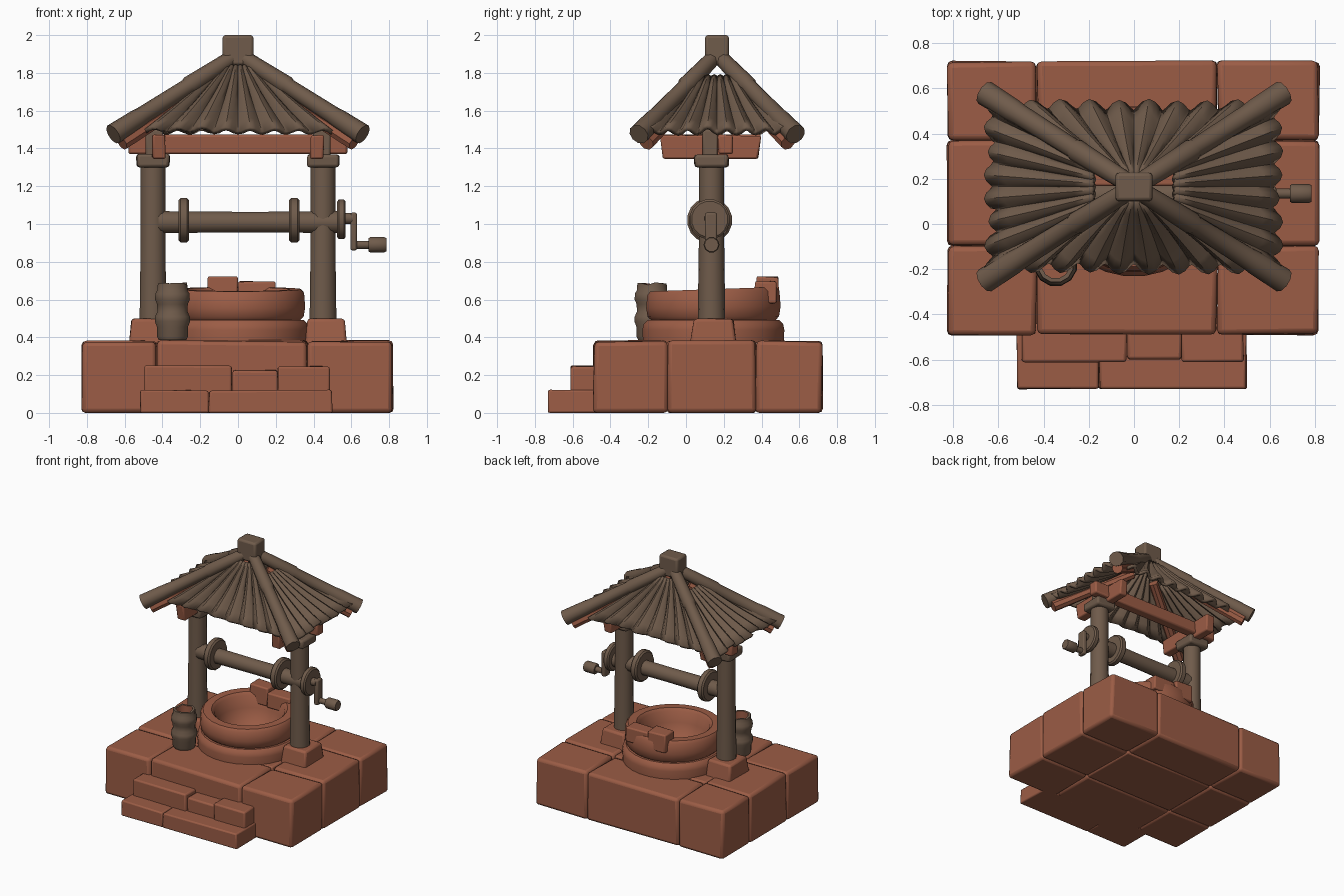
import bpy, bmesh, math, random
from mathutils import Vector, Matrix

if "Cube" in bpy.data.objects:
    bpy.data.objects.remove(bpy.data.objects["Cube"])
random.seed(4)

def material(name, col):
    m = bpy.data.materials.new(name)
    m.diffuse_color = (*col, 1)
    m.use_nodes = True
    m.node_tree.nodes["Principled BSDF"].inputs["Base Color"].default_value = m.diffuse_color
    return m

CLAY = material("red_clay_stone", (0.33, 0.108, 0.060))
WOOD = material("weathered_wood", (0.160, 0.105, 0.070))
CY = 0.165  # roof centre in y

def finish(name, bm, mats, bevel=0, solid=0, angle=40):
    bmesh.ops.remove_doubles(bm, verts=bm.verts, dist=1e-5)
    bmesh.ops.recalc_face_normals(bm, faces=bm.faces)
    me = bpy.data.meshes.new(name)
    bm.to_mesh(me)
    bm.free()
    for m in mats:
        me.materials.append(m)
    ob = bpy.data.objects.new(name, me)
    bpy.context.collection.objects.link(ob)
    if solid:
        md = ob.modifiers.new("thickness", 'SOLIDIFY')
        md.thickness, md.offset = solid, 0
    if bevel:
        md = ob.modifiers.new("bevel", 'BEVEL')
        md.width, md.segments, md.limit_method = bevel, 2, 'ANGLE'
    bpy.ops.object.select_all(action='DESELECT')
    ob.select_set(True)
    bpy.context.view_layer.objects.active = ob
    bpy.ops.object.shade_smooth_by_angle(angle=math.radians(angle))
    return ob

def box(name, x, y, z, mat, bevel=0.015, taper=(1, 1), jitter=0.0):
    """Block from ranges; taper scales the top face, jitter roughens corners."""
    bm = bmesh.new()
    bmesh.ops.create_cube(bm, size=1)
    cx, cy = sum(x) / 2, sum(y) / 2
    for v in bm.verts:
        top = v.co.z > 0
        sx, sy = taper if top else (1, 1)
        v.co = Vector((cx + v.co.x * (x[1] - x[0]) * sx, cy + v.co.y * (y[1] - y[0]) * sy, z[1] if top else z[0]))
        v.co += Vector((random.uniform(-1, 1), random.uniform(-1, 1), random.uniform(-1, 1) if top else 0)) * jitter
    return finish(name, bm, [mat], bevel)

def lathe(name, prof, mat, origin=(0, 0, 0), axis=(0, 0, 1), segs=16, inner=None, tilt=None, rim=0):
    """Spin (radius, height) points about an axis."""
    bm = bmesh.new()
    rot = Vector((0, 0, 1)).rotation_difference(Vector(axis)).to_matrix()
    chips = [random.uniform(-1, 1) * rim for _ in range(segs)]
    top = max(h for _, h in prof)
    rings = []
    for r, h in prof:
        ring = []
        for i in range(segs):
            a = 2 * math.pi * (i + 0.5) / segs
            p = Vector((r * math.cos(a), r * math.sin(a), h))
            if h > top - 0.02:
                p.z += chips[i]
            if tilt:
                p.z += tilt * p.y * h / top
            ring.append(bm.verts.new(rot @ p + Vector(origin)))
        rings.append(ring)
    for k in range(len(rings) - 1):
        for i in range(segs):
            j = (i + 1) % segs
            f = bm.faces.new((rings[k][i], rings[k][j], rings[k + 1][j], rings[k + 1][i]))
            f.material_index = 1 if inner is not None and k >= inner else 0
    return finish(name, bm, [mat, CLAY] if inner is not None else [mat])

def rod(name, a, b, radii, mat, segs=12):
    """Closed rod from a to b; radii is a list of (fraction, radius)."""
    a, b = Vector(a), Vector(b)
    L = (b - a).length
    prof = [(0, 0)] + [(r, t * L) for t, r in radii] + [(0, L)]
    return lathe(name, prof, mat, a, (b - a).normalized(), segs)

def disc(name, x0, x1, r, y, z, mat, segs=16):
    return rod(name, (x0, y, z), (x1, y, z), [(0, r * .9), (.2, r), (.8, r), (1, r * .9)], mat, segs)

# stone platform: three by three blocks
xs, ys = (-0.825, -0.43, 0.37, 0.82), (-0.49, -0.10, 0.37, 0.72)
for i in range(3):
    for j in range(3):
        mid = i == 1 and j == 1
        box(f"platform_block_{i}{j}", xs[i:i + 2], ys[j:j + 2], (0, 0.38), CLAY,
            0.012 if mid else 0.022, (1, 1) if mid else (.99, .99), 0 if mid else 0.006)

# front steps
for k, (x0, x1) in enumerate([(-0.52, -0.155), (-0.155, 0.50)]):
    box(f"lower_step_{k}", (x0, x1), (-0.73, -0.46), (0, 0.12), CLAY, 0.01, (.99, 1), 0.003)
for k, (x0, x1, y0, h) in enumerate([(-0.50, -0.03, -0.61, .25), (-0.03, 0.21, -0.60, .225), (0.21, 0.485, -0.61, .245)]):
    box(f"upper_step_{k}", (x0, x1), (y0, -0.44), (0, h), CLAY, 0.012, (.99, 1), 0.003)

# round well wall: wide lower course, upper course with hollow shaft
lathe("well_lower_course", [(.375, .0), (.378, .07), (.372, .10), (.35, .122), (.25, .122), (.25, 0)],
      CLAY, (0, .145, .37), segs=28)
lathe("well_upper_course", [(.33, .0), (.35, .02), (.358, .07), (.352, .145), (.335, .165), (.275, .165),
      (.255, .145), (.235, .06), (.19, -.04), (.10, -.095), (0, -.1)], CLAY, (0, .145, .49), segs=28, tilt=.035)

# loose broken stones on the back of the rim
box("rim_stone_tall", (-0.16, 0.0), (0.37, 0.495), (0.58, 0.72), CLAY, 0.01, (.98, .95), .004)
box("rim_stone_low", (0.0, 0.20), (0.36, 0.48), (0.58, 0.695), CLAY, 0.01, (.98, .95), .004)

# posts with footing, collar and peg
for side, s in (("left", -1), ("right", 1)):
    px = s * 0.45
    box(f"{side}_post_footing", (px + s * .015 - .11, px + s * .015 + .11), (0.02, 0.27), (0.36, 0.50), CLAY, 0.015, (.9, .84), .004)
    rod(f"{side}_post", (px, .135, .48), (px, .135, 1.34), [(0, .073), (.5, .067), (1, .067)], WOOD, 14)
    box(f"{side}_post_collar", (px - .085, px + .085), (.045, .225), (1.30, 1.37), WOOD, 0.015, (1.03, 1.03), .004)
    box(f"{side}_post_peg", (s * .443 - .046, s * .443 + .046), (.088, .168), (1.36, 1.50), WOOD, 0.01)
    # clay cross plate over each post
    box(f"{side}_cross_plate", (s * .42 - .035, s * .42 + .035), (-.12, .38), (1.345, 1.47), CLAY, 0.01, (1, 1.06), .006)
box("roof_tie_beam", (-.58, .58), (.17, .25), (1.37, 1.475), CLAY, 0.012, (1, 1), .004)

# winding roller, flanges and crank
AY, AZ = 0.125, 1.01
rod("roller", (-.42, AY, AZ), (.55, AY, AZ), [(0, .06), (.5, .056), (1, .06)], WOOD)
disc("roller_flange_left", -.315, -.26, .12, AY, AZ + .01, WOOD)
disc("roller_flange_right", .27, .325, .12, AY, AZ + .01, WOOD)
disc("crank_hub", .525, .57, .107, AY, AZ + .015, WOOD)
rod("crank_axle", (.56, AY, 1.03), (.61, AY, 1.03), [(0, .03), (1, .03)], WOOD)
box("crank_arm", (.595, .63), (.10, .165), (.86, 1.06), WOOD, 0.01)
rod("crank_pin", (.61, .135, .89), (.70, .135, .89), [(0, .022), (1, .022)], WOOD)
rod("crank_grip", (.69, .135, .89), (.785, .135, .89), [(0, .036), (.1, .042), (.9, .042), (1, .037)], WOOD, 10)

# banded bucket with a broken rim and clay-coloured inside
lathe("bucket", [(0, 0), (.075, 0), (.085, .02), (.085, .07), (.097, .10), (.095, .125), (.083, .15), (.084, .19),
      (.095, .215), (.094, .245), (.083, .265), (.08, .30), (.062, .30), (.062, .12), (0, .12)],
      WOOD, (-.347, -.18, .385), segs=12, inner=12, rim=.012)

# corrugated roof panels
def panel(name, eave_a, eave_b, top_a, top_b, ridges, amp):
    ea, eb, ta, tb = map(Vector, (eave_a, eave_b, top_a, top_b))
    n = (eb - ea).cross(ta - ea).normalized()
    if n.z < 0:
        n = -n
    jit = [random.uniform(-.025, .02) for _ in range(ridges + 1)]
    bm = bmesh.new()
    cols, rows = ridges * 6, 6
    grid = []
    for v in range(rows + 1):
        t = v / rows
        row = []
        for u in range(cols + 1):
            s = u / cols
            wave = math.cos(2 * math.pi * ridges * s)
            k = t + jit[round(s * ridges)] * (1 - t) - .015 * wave * (1 - t)
            p = ea.lerp(eb, s).lerp(ta.lerp(tb, s), k)
            p += n * (amp * (1 - .55 * t) * wave - .012 * math.sin(math.pi * t))
            row.append(bm.verts.new(p))
        grid.append(row)
    for v in range(rows):
        for u in range(cols):
            bm.faces.new((grid[v][u], grid[v][u + 1], grid[v + 1][u + 1], grid[v + 1][u]))
    finish(name, bm, [WOOD], solid=.025, angle=50)

for side, s in (("front", -1), ("back", 1)):
    y0, y1 = CY + s * .355, CY + s * .06
    panel(f"{side}_roof_panel", (-.58, y0, 1.495), (.58, y0, 1.495), (-.10, y1, 1.83), (.10, y1, 1.83), 9, .024)
for side, s in (("left", -1), ("right", 1)):
    panel(f"{side}_roof_panel", (s * .63, CY - .36, 1.495), (s * .63, CY + .36, 1.495),
          (s * .18, CY - .11, 1.775), (s * .18, CY + .11, 1.775), 7, .022)

# hip poles with clay rafters beneath, and the peak block
for sx in (-1, 1):
    for sy in (-1, 1):
        tag = ("left" if sx < 0 else "right") + ("_front" if sy < 0 else "_back")
        rod(f"{tag}_hip_pole", (sx * .03, CY + sy * .02, 1.88), (sx * .66, CY + sy * .415, 1.475),
            [(0, .042), (.36, .05), (.38, .043), (.75, .048), (.8, .052), (1, .056)], WOOD, 10)
        rod(f"{tag}_hip_rafter", (sx * .10, CY + sy * .06, 1.76), (sx * .615, CY + sy * .375, 1.43),
            [(0, .035), (1, .042)], CLAY, 8)
box("roof_peak_block", (-.083, .083), (.10, .228), (1.84, 2.0), WOOD, 0.015, (.98, .98))
